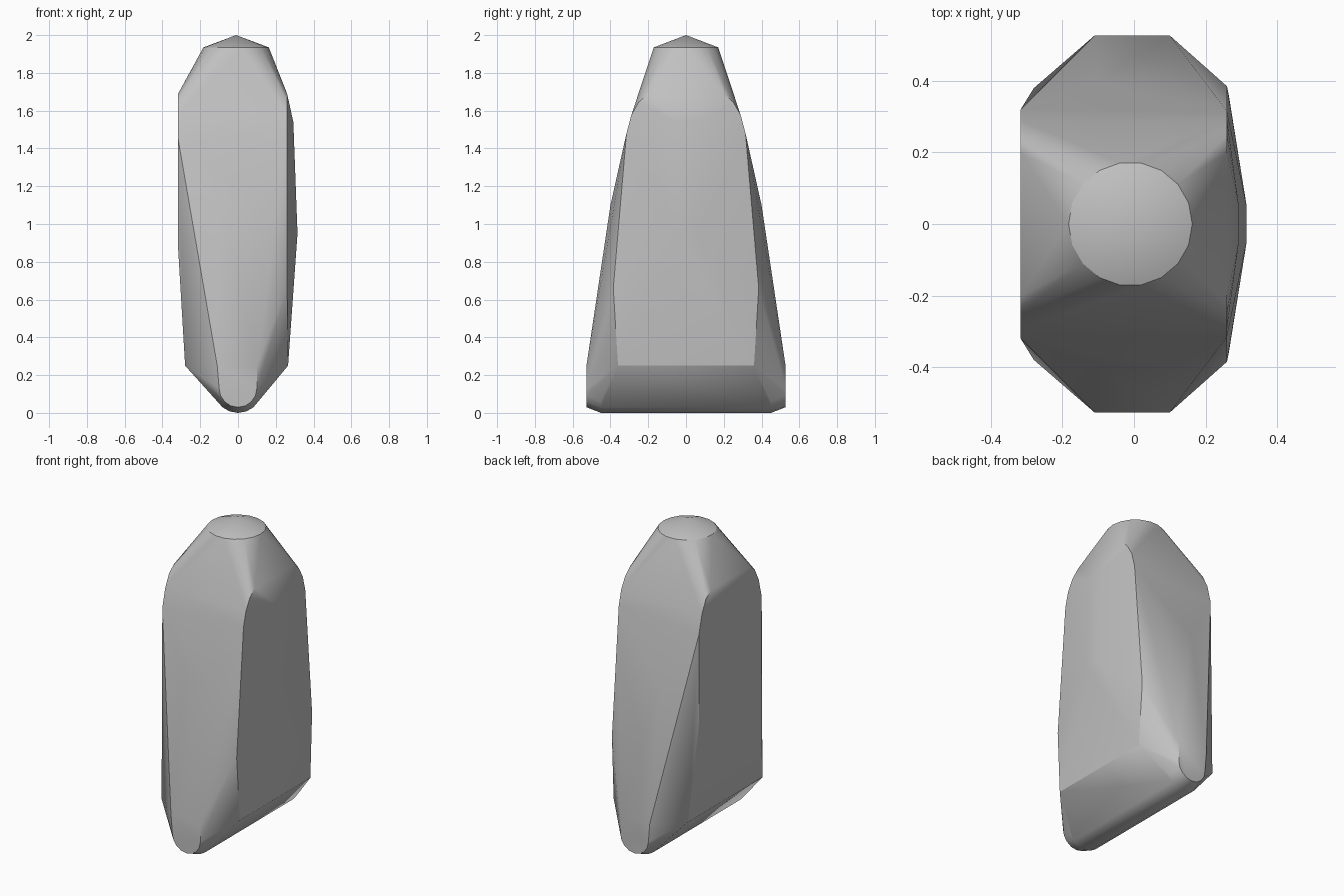
import bpy, bmesh, math

if "Cube" in bpy.data.objects:
    bpy.data.objects.remove(bpy.data.objects["Cube"], do_unlink=True)

grey = bpy.data.materials.new("plain_grey")
grey.use_nodes = True
colour = (0.53, 0.53, 0.53, 1)
grey.diffuse_color = colour
grey.node_tree.nodes["Principled BSDF"].inputs["Base Color"].default_value = colour

# Round tip: shallow cone on a ring
points = [(-0.01, 0, 2)]
SIDES = 18
for i in range(SIDES):
    a = 2 * math.pi * i / SIDES
    points.append((-0.01 + 0.173 * math.cos(a), 0.173 * math.sin(a), 1.935))

# Corners of the body, mirrored front to back
corners = [
    # flat left-hand side with rounded shoulder
    (-0.317, 0.2, 1.69), (-0.317, 0.25, 1.65), (-0.317, 0.29, 1.57),
    (-0.317, 0.32, 1.45), (-0.317, 0.32, 0.87), (-0.28, 0.38, 0.25),
    # bulging side with rounded shoulder
    (0.26, 0.2, 1.69), (0.26, 0.25, 1.645), (0.26, 0.29, 1.575),
    (0.26, 0.315, 1.48), (0.26, 0.385, 0.66), (0.265, 0.36, 0.25),
    (0.293, 0.05, 1.54), (0.315, 0.05, 0.95),
    # narrow end panel
    (-0.1, 0.4, 1.1), (0.1, 0.4, 1.1),
    (-0.11, 0.527, 0.25), (0.1, 0.527, 0.25),
]
# Rounded lower keel: arcs at the end cap and further in
for i in range(9):
    a = math.pi * i / 8
    x, drop = math.cos(a), math.sin(a)
    corners.append((0.1 * x, 0.527, 0.13 - 0.1 * drop))
    corners.append((0.115 * x, 0.45, 0.1 - 0.1 * drop))
for x, y, z in corners:
    points += [(x, y, z), (x, -y, z)]

# Wrap the corners in one solid body
bm = bmesh.new()
for p in points:
    bm.verts.new(p)
hull = bmesh.ops.convex_hull(bm, input=bm.verts)
loose = {g for g in hull["geom_interior"] + hull["geom_unused"]
         if isinstance(g, bmesh.types.BMVert)}
bmesh.ops.delete(bm, geom=list(loose), context="VERTS")
bmesh.ops.dissolve_limit(bm, angle_limit=math.radians(0.5),
                         verts=bm.verts, edges=bm.edges)
bmesh.ops.recalc_face_normals(bm, faces=bm.faces)
mesh = bpy.data.meshes.new("tapered_body")
bm.to_mesh(mesh)
bm.free()

body = bpy.data.objects.new("tapered_body", mesh)
bpy.context.collection.objects.link(body)
mesh.materials.append(grey)
bpy.context.view_layer.objects.active = body
body.select_set(True)
bpy.ops.object.shade_smooth_by_angle(angle=math.radians(30))
